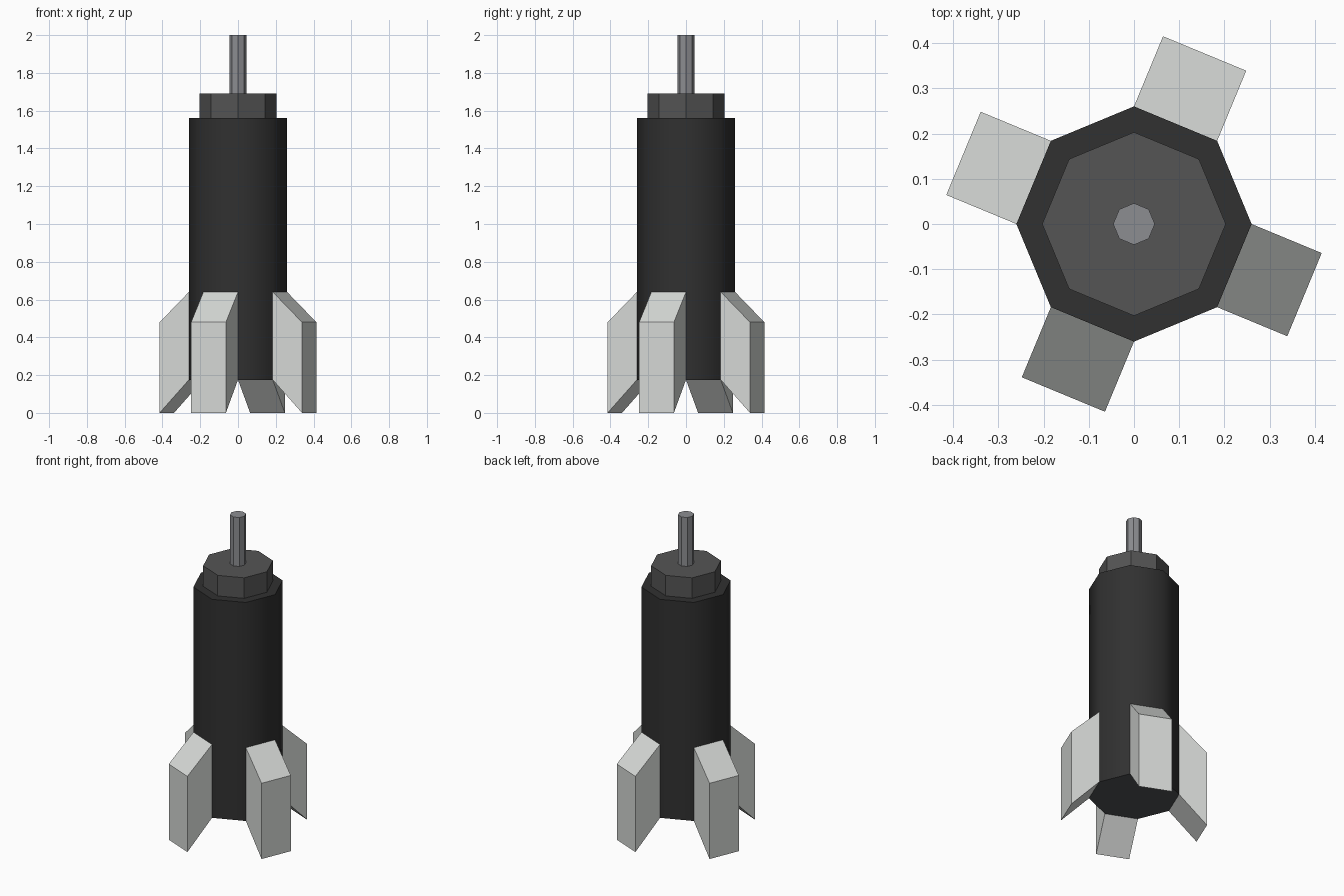
import bpy, bmesh
from math import cos, pi, radians
from mathutils import Matrix, Vector

cube = bpy.data.objects.get("Cube")
if cube:
    bpy.data.objects.remove(cube)


def make_material(name, srgb):
    """Flat material from an sRGB triple, stored as linear values."""
    col = [c / 12.92 if c < 0.04 else ((c + 0.055) / 1.055) ** 2.4 for c in srgb] + [1]
    mat = bpy.data.materials.new(name)
    mat.use_nodes = True
    mat.diffuse_color = col
    bsdf = next(n for n in mat.node_tree.nodes if n.type == 'BSDF_PRINCIPLED')
    bsdf.inputs["Base Color"].default_value = col
    return mat


black = make_material("body black", (0.19, 0.19, 0.19))
dark_grey = make_material("collar dark grey", (0.33, 0.33, 0.33))
base_grey = make_material("base slate grey", (0.31, 0.32, 0.33))
steel = make_material("rod steel grey", (0.55, 0.555, 0.57))
light_grey = make_material("fin light grey", (0.84, 0.85, 0.84))


def finish(bm, name, mats):
    bmesh.ops.recalc_face_normals(bm, faces=bm.faces)
    mesh = bpy.data.meshes.new(name)
    bm.to_mesh(mesh)
    bm.free()
    for m in mats:
        mesh.materials.append(m)
    obj = bpy.data.objects.new(name, mesh)
    bpy.context.collection.objects.link(obj)
    return obj


def octagon(name, radius, z0, z1, mats, smooth=False):
    """Eight-sided prism with corners on the axes; a second material paints its underside."""
    bm = bmesh.new()
    bmesh.ops.create_cone(bm, cap_ends=True, segments=8, radius1=radius, radius2=radius,
                          depth=z1 - z0, matrix=Matrix.Translation((0, 0, (z0 + z1) / 2)))
    # Put a corner exactly on +x
    v = bm.verts[:][0].co
    turn = -Vector((v.x, v.y)).angle_signed(Vector((1, 0)))
    bmesh.ops.rotate(bm, verts=bm.verts, matrix=Matrix.Rotation(turn, 3, 'Z'))
    bm.normal_update()
    for f in bm.faces:
        f.smooth = smooth and abs(f.normal.z) < 0.5
        if len(mats) > 1 and f.normal.z < -0.5:
            f.material_index = 1
    for e in bm.edges:
        rim = abs(e.verts[0].co.z - e.verts[1].co.z) < 0.001
        e.smooth = smooth and not rim
    return finish(bm, name, mats)


# Body, collar and rod
BODY_R, BODY_Z = 0.26, 0.175
octagon("body", BODY_R, BODY_Z, 1.56, [black, base_grey], smooth=True)
octagon("collar", 0.203, 1.56, 1.69, [dark_grey])
octagon("rod", 0.046, 1.69, 2.0, [steel])

# Fins: swept profile, as wide as one body side, on every second side
inner = BODY_R * cos(pi / 8)
outer = 0.408
half = BODY_R * (1 - cos(pi / 8) ** 2) ** 0.5
profile = [(inner, BODY_Z), (outer, 0), (outer, 0.48), (inner, 0.64)]
for i, side in enumerate(("back", "left", "front", "right")):
    bm = bmesh.new()
    face = bm.faces.new([bm.verts.new((r, -half, z)) for r, z in profile])
    ext = bmesh.ops.extrude_face_region(bm, geom=[face])
    moved = [g for g in ext["geom"] if isinstance(g, bmesh.types.BMVert)]
    bmesh.ops.translate(bm, verts=moved, vec=(0, 2 * half, 0))
    angle = radians(67.5 - 90 * i)
    bmesh.ops.rotate(bm, verts=bm.verts, matrix=Matrix.Rotation(angle, 3, 'Z'))
    finish(bm, side + "_fin", [light_grey])
